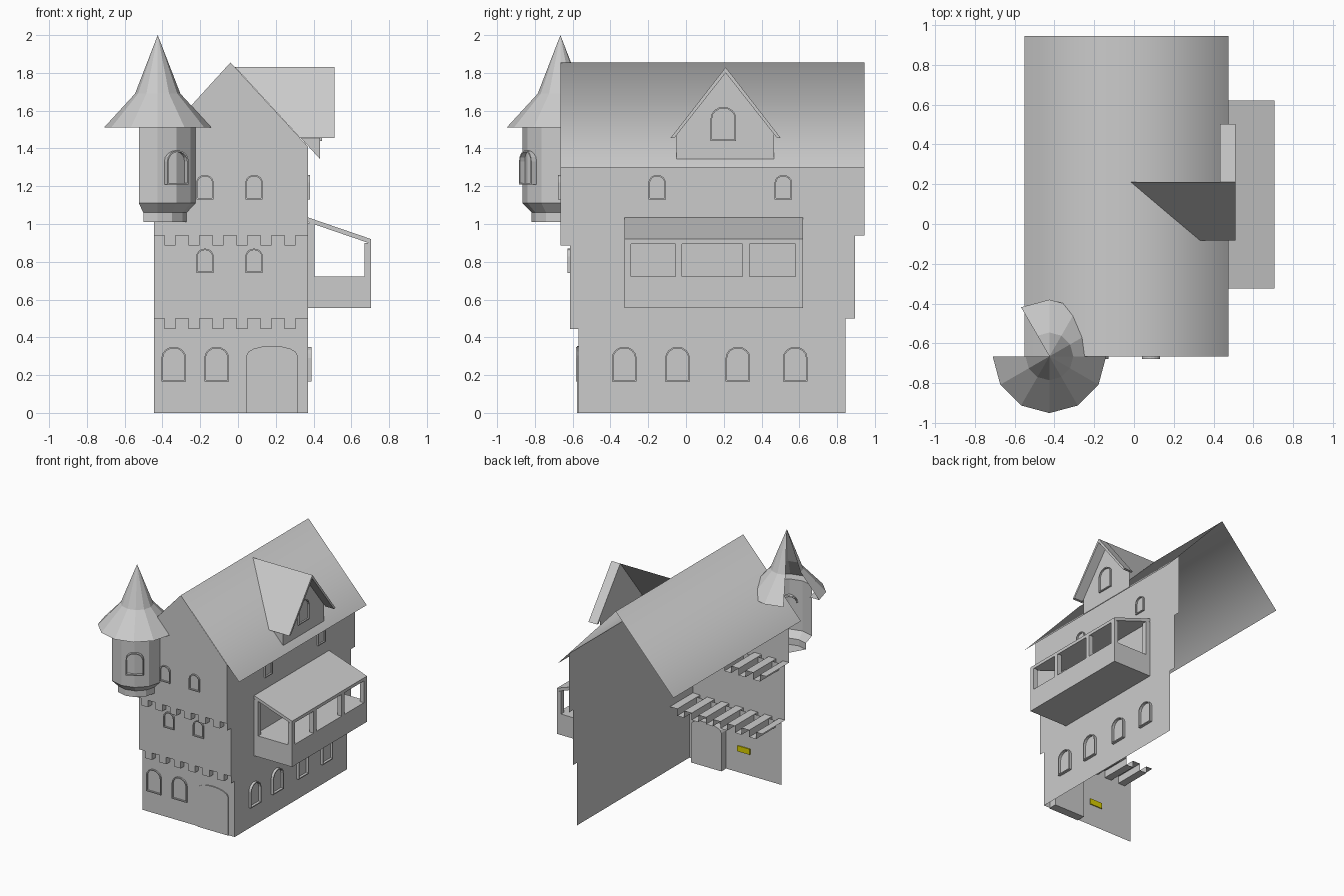
import bpy, bmesh
from math import sin, cos, pi, radians
from mathutils import Matrix

if "Cube" in bpy.data.objects:
    bpy.data.objects.remove(bpy.data.objects["Cube"])


def make(name, verts, faces, smooth=False, matrix=None):
    me = bpy.data.meshes.new(name)
    me.from_pydata(verts, [], faces)
    if matrix:
        me.transform(matrix)
    for p in me.polygons:
        p.use_smooth = smooth
    ob = bpy.data.objects.new(name, me)
    bpy.context.collection.objects.link(ob)
    return ob


def sheet(name, pts):
    return make(name, pts, [list(range(len(pts)))])


def prism(name, prof, a, b, axis):
    """Extrude a 2D profile along 'x' (profile is y,z) or 'y' (profile is x,z)."""
    n = len(prof)
    place = (lambda p, t: (t, p[0], p[1])) if axis == 'x' else (lambda p, t: (p[0], t, p[1]))
    v = [place(p, a) for p in prof] + [place(p, b) for p in prof]
    f = [[i, (i + 1) % n, n + (i + 1) % n, n + i] for i in range(n)]
    f += [list(range(n))[::-1], list(range(n, 2 * n))]
    ob = make(name, v, f)
    bm = bmesh.new()
    bm.from_mesh(ob.data)
    bmesh.ops.recalc_face_normals(bm, faces=bm.faces)
    bm.to_mesh(ob.data)
    bm.free()
    return ob


def box(name, x0, x1, y0, y1, z0, z1):
    return prism(name, [(x0, z0), (x1, z0), (x1, z1), (x0, z1)], y0, y1, 'y')


def arch(w, h, rise, n=8):
    pts = [(-w / 2, 0), (w / 2, 0)]
    return pts + [(w / 2 * cos(pi * i / n), h - rise + rise * sin(pi * i / n)) for i in range(n + 1)]


def window(name, x, y, z, w, h, turn=0, out=0.012, back=0.0):
    """Arched frame; faces -y, turned about z."""
    t = 0.008
    o = arch(w, h, w * 0.45)
    i = [(p[0], p[1] + t) for p in arch(w - 2 * t, h - 2 * t, w * 0.45 - t)]
    n = len(o)
    v = [(p[0], yy, p[1]) for ring, yy in ((o, back), (o, -out), (i, -out), (i, back)) for p in ring]
    f = [[k * n + j, k * n + (j + 1) % n, (k + 1) * n + (j + 1) % n, (k + 1) * n + j]
         for k in range(3) for j in range(n)]
    return make(name, v, f, matrix=Matrix.Translation((x, y, z)) @ Matrix.Rotation(radians(turn), 4, 'Z'))


def lathe(name, prof, cx, cy, a0, a1):
    """Partial turning in 30 degree steps, for the 12-sided turret."""
    angs = [radians(a) for a in range(a0, a1 + 1, 30)]
    n = len(prof)
    v = [(cx + r * cos(a), cy + r * sin(a), z) for a in angs for r, z in prof]
    f = [[i * n + j, (i + 1) * n + j, (i + 1) * n + j + 1, i * n + j + 1]
         for i in range(len(angs) - 1) for j in range(n - 1)]
    ob = make(name, v, f)
    bm = bmesh.new()
    bm.from_mesh(ob.data)
    bmesh.ops.remove_doubles(bm, verts=bm.verts, dist=1e-5)
    bm.to_mesh(ob.data)
    bm.free()
    return ob


L, R = -0.445, 0.37          # front wall ends
RX, RZ = -0.04, 1.855        # roof ridge
YF, YB = -0.665, 0.945       # roof front and back


# Front wall: three tiers, the upper two jutting out on toothed lower edges
def toothed_edge(z, drop=0.055):
    pts = [(L, z)]
    for k in range(6):
        x = -0.39 + 0.127 * k
        pts += [(x, z), (x, z - drop), (x + 0.06, z - drop), (x + 0.06, z)]
    return pts + [(R, z)]


def tier(name, y, z, top):
    edge = toothed_edge(z)
    sheet(name, [(x, y, q) for x, q in edge] + top)
    n = len(edge)
    make(name + "_tooth_soffit", [(x, y, q) for x, q in edge] + [(x, y + 0.29, q) for x, q in edge],
         [[i, n + i, n + i + 1, i + 1] for i in range(n - 1)])


sheet("front_wall_lower", [(L, -0.57, 0), (R, -0.57, 0), (R, -0.57, 0.5), (L, -0.57, 0.5)])
tier("front_wall_middle", -0.615, 0.5, [(R, -0.615, 0.94), (L, -0.615, 0.94)])
tier("front_wall_gable", YF, 0.94, [(R, YF, 1.41), (RX, YF, RZ), (L, YF, 1.41)])

# Right wall with stepped ends
side = [(-0.57, 0), (0.845, 0), (0.845, 0.5), (0.895, 0.5), (0.895, 0.94), (YB, 0.94), (YB, 1.41),
        (YF, 1.41), (YF, 0.885), (-0.615, 0.885), (-0.615, 0.445), (-0.57, 0.445)]
sheet("right_wall", [(R, y, z) for y, z in side])

# Main roof
make("main_roof", [(x, y, z) for x, z in ((-0.55, 1.3), (RX, RZ), (0.475, 1.3)) for y in (YF, YB)],
     [[0, 2, 3, 1], [2, 4, 5, 3]], smooth=True)

# Door
door = [(0.18 + x, z) for x, z in arch(0.27, 0.355, 0.05)]
prism("door", door, -0.578, -0.51, 'y')

# Windows
for x in (-0.34, -0.113):
    window("front_lower_window", x, -0.57, 0.165, 0.13, 0.185)
for x in (-0.175, 0.085):
    window("front_middle_window", x, -0.615, 0.74, 0.092, 0.13)
    window("front_upper_window", x, YF, 1.13, 0.092, 0.13)
for y in (-0.327, -0.045, 0.275, 0.578):
    window("right_lower_window", R, y, 0.165, 0.13, 0.185, 90, 0.02)
for y in (-0.153, 0.515):
    window("right_upper_window", R, y, 1.13, 0.092, 0.13, 90)

# Yellow block behind one window
yellow = bpy.data.materials.new("yellow")
yellow.diffuse_color = (0.7, 0.62, 0.0, 1)
yellow.use_nodes = True
yellow.node_tree.nodes["Principled BSDF"].inputs["Base Color"].default_value = yellow.diffuse_color
box("window_glow", -0.17, -0.06, -0.568, -0.56, 0.17, 0.215).data.materials.append(yellow)

# Balcony: base, sloping roof, posts
box("balcony_base", R, 0.705, -0.325, 0.62, 0.555, 0.722)
prism("balcony_roof", [(R, 1.035), (0.705, 0.92), (0.705, 0.895), (R, 1.01)], -0.325, 0.62, 'y')
for y0, y1 in ((-0.325, -0.29), (-0.055, -0.02), (0.30, 0.335), (0.58, 0.62)):
    box("balcony_post", 0.67, 0.705, y0, y1, 0.722, 0.9)
for y0, y1 in ((-0.325, -0.29), (0.58, 0.62)):
    box("balcony_wall_post", R, 0.405, y0, y1, 0.722, 1.005)

# Dormer: gable wall, cheek, front slope, overhang
DX = 0.433
sheet("dormer_wall", [(DX, -0.05, 1.345), (DX, 0.465, 1.345), (DX, 0.465, 1.48),
                      (DX, 0.21, 1.8), (DX, -0.05, 1.48)])
sheet("dormer_cheek", [(DX, -0.05, 1.345), (DX, -0.05, 1.48), (0.31, -0.05, 1.48)])
sheet("dormer_slope", [(-0.015, 0.21, 1.83), (0.51, 0.21, 1.83), (0.51, -0.082, 1.455), (0.33, -0.082, 1.455)])
prism("dormer_overhang", [(-0.082, 1.455), (0.21, 1.83), (0.502, 1.455), (0.482, 1.455), (0.21, 1.8),
                          (-0.062, 1.455)], DX, 0.51, 'x')
window("dormer_window", DX, 0.198, 1.44, 0.135, 0.18, 90)

# Corner turret
CX, CY = -0.425, -0.665
lathe("turret_wall", [(0.2, 1.51), (0.2, 1.11), (0.152, 1.06), (0.152, 1.01), (0, 1.01)], CX, CY, 240, 360)
lathe("turret_cap", [(0, 2.0), (0.06, 1.845), (0.12, 1.69), (0.285, 1.51)], CX, CY, 180, 480)
lathe("turret_soffit", [(0.285, 1.51), (0.2, 1.51)], CX, CY, 180, 360)
a = radians(300)
window("turret_window", CX + 0.2 * cos(a), CY + 0.2 * sin(a), 1.21, 0.13, 0.18, 30, 0.015, 0.03)
